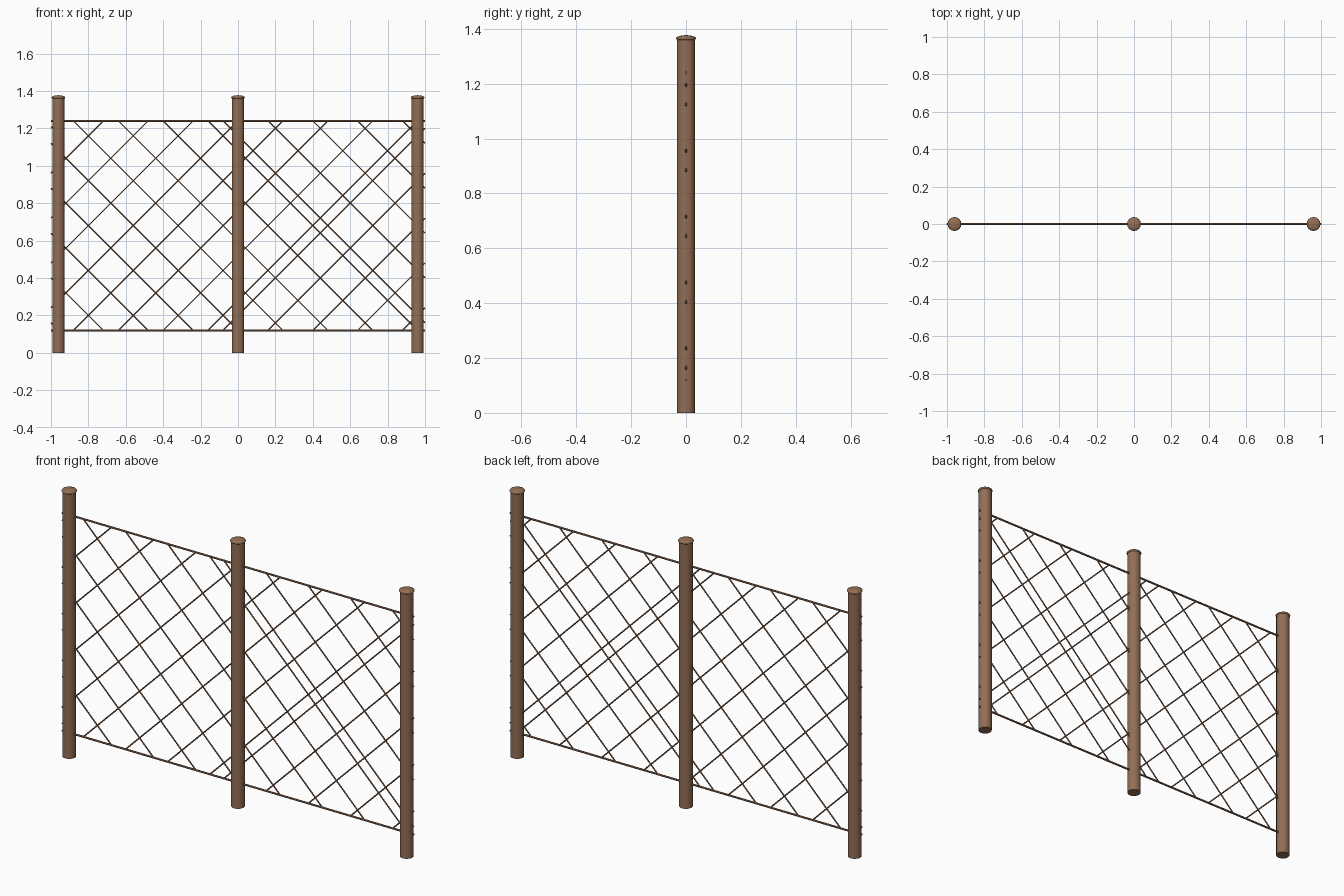
import bpy, math
from mathutils import Vector

if "Cube" in bpy.data.objects:
    bpy.data.objects.remove(bpy.data.objects["Cube"])

wood = bpy.data.materials.new("brown_wood")
wood.diffuse_color = (0.29, 0.157, 0.09, 1)
wood.use_nodes = True
wood.node_tree.nodes["Principled BSDF"].inputs["Base Color"].default_value = wood.diffuse_color

X_END, Z_LOW, Z_HIGH = 1.0, 0.12, 1.24
STEP = 0.24


def finish(name, smooth=True):
    ob = bpy.context.object
    ob.name = name
    ob.data.materials.append(wood)
    if smooth:
        bpy.ops.object.shade_smooth_by_angle(angle=math.radians(35))
    return ob


def rod(name, a, b, radius, sides):
    a, b = Vector(a), Vector(b)
    d = b - a
    bpy.ops.mesh.primitive_cylinder_add(
        vertices=sides, radius=radius, depth=d.length, location=(a + b) / 2,
        rotation=d.to_track_quat('Z', 'Y').to_euler())
    return finish(name)


# Round posts with flattened caps
for label, x in (("left", -0.96), ("middle", 0.0), ("right", 0.96)):
    rod(label + "_post", (x, 0, 0), (x, 0, 1.36), 0.033, 16)
    bpy.ops.mesh.primitive_uv_sphere_add(segments=16, ring_count=8, radius=1,
                                         location=(x, 0, 1.365))
    bpy.context.object.scale = (0.037, 0.037, 0.012)
    bpy.ops.object.transform_apply(location=False, rotation=False, scale=True)
    cap = finish(label + "_post_cap", smooth=False)
    cap.data.shade_smooth()

# Horizontal rails
for label, z in (("bottom", Z_LOW), ("top", Z_HIGH)):
    rod(label + "_rail", (-X_END, 0, z), (X_END, 0, z), 0.005, 8)

# Diagonal lattice wires z = x + c, clipped to the frame, plus their vertical mirror
offsets = [2.20 - STEP * i for i in range(9)] + [0.20 - STEP * i for i in range(5)]
for i, c in enumerate(offsets):
    x0 = max(-X_END, Z_LOW - c)
    x1 = min(X_END, Z_HIGH - c)
    ends = [(x0, x0 + c), (x1, x1 + c)]
    rising = [(x, 0, z) for x, z in ends]
    falling = [(x, 0, Z_LOW + Z_HIGH - z) for x, z in ends]
    rod(f"rising_wire_{i}", *rising, 0.0035, 8)
    rod(f"falling_wire_{i}", *falling, 0.0035, 8)
